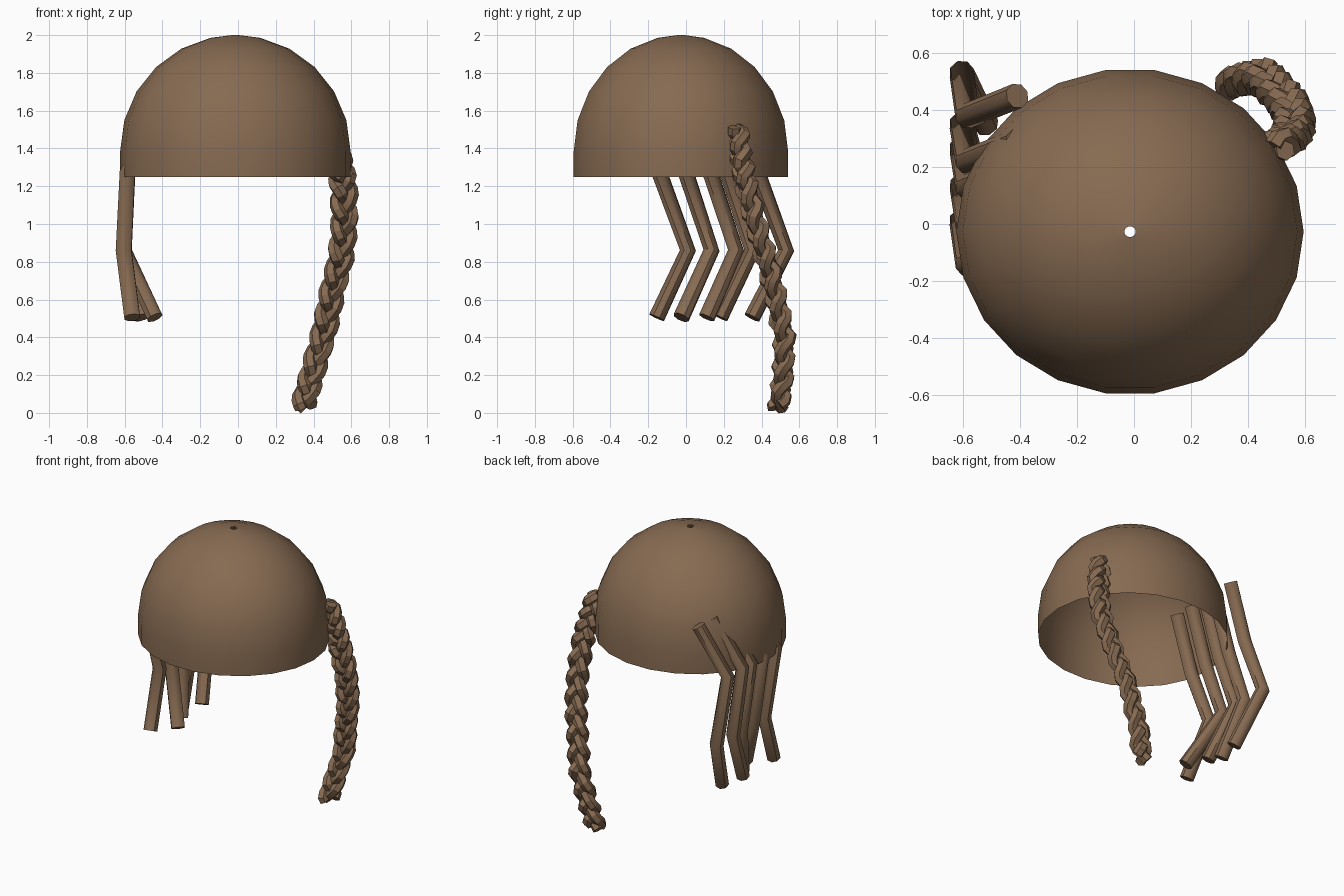
import bpy, bmesh, math
from mathutils import Vector, Matrix

cube = bpy.data.objects.get("Cube")
if cube:
    bpy.data.objects.remove(cube, do_unlink=True)

brown = bpy.data.materials.new("hair_brown")
brown.use_nodes = True
colour = (0.24, 0.145, 0.083, 1)
brown.diffuse_color = colour
shader = brown.node_tree.nodes["Principled BSDF"]
shader.inputs["Base Color"].default_value = colour
shader.inputs["Roughness"].default_value = 0.9


def add_object(name, mesh, angle):
    obj = bpy.data.objects.new(name, mesh)
    bpy.context.collection.objects.link(obj)
    mesh.materials.clear()
    mesh.materials.append(brown)
    bpy.ops.object.select_all(action='DESELECT')
    obj.select_set(True)
    bpy.context.view_layer.objects.active = obj
    bpy.ops.object.shade_smooth_by_angle(angle=math.radians(angle))
    return obj


def add_tube(name, paths, radius, resolution, angle):
    """Round capped tubes swept along one or more paths."""
    curve = bpy.data.curves.new(name + "_path", 'CURVE')
    curve.dimensions = '3D'
    curve.bevel_depth = radius
    curve.bevel_resolution = resolution
    curve.use_fill_caps = True
    for path in paths:
        spline = curve.splines.new('POLY')
        spline.points.add(len(path) - 1)
        for point, co in zip(spline.points, path):
            point.co = (*co, 1)
    helper = bpy.data.objects.new(name + "_helper", curve)
    bpy.context.collection.objects.link(helper)
    graph = bpy.context.evaluated_depsgraph_get()
    mesh = bpy.data.meshes.new_from_object(helper.evaluated_get(graph))
    bpy.data.objects.remove(helper, do_unlink=True)
    return add_object(name, mesh, angle)


# Open hair cap: straight skirt, dome and a tiny hole at the crown
bm = bmesh.new()
radius, equator = 0.61, 1.385
profile = [(radius, 1.25)]
for step in range(6):
    a = math.radians(15.5 * step)
    profile.append((radius * math.cos(a), equator + 0.615 * math.sin(a)))
profile.append((0.02, 2.0))
verts = [bm.verts.new((r, 0, z)) for r, z in profile]
edges = [bm.edges.new(pair) for pair in zip(verts, verts[1:])]
bmesh.ops.spin(bm, geom=verts + edges, cent=(0, 0, 0), axis=(0, 0, 1),
               angle=math.tau, steps=22, use_merge=True)
bmesh.ops.remove_doubles(bm, verts=bm.verts, dist=0.0005)
bmesh.ops.recalc_face_normals(bm, faces=bm.faces)
if sum(f.normal.dot(f.calc_center_median() - Vector((0, 0, 1.3))) for f in bm.faces) < 0:
    bmesh.ops.reverse_faces(bm, faces=bm.faces)
bmesh.ops.transform(bm, verts=bm.verts,
                    matrix=Matrix.Translation((-0.014, -0.027, 0)) @ Matrix.Diagonal((1, 0.94, 1, 1)))
mesh = bpy.data.meshes.new("hair_cap")
bm.to_mesh(mesh)
bm.free()
add_object("hair_cap", mesh, 40)

# Loose bent locks on the right side: upper bend y, lower bend y, tip x, tip y
locks = [(-0.14, 0.01, -0.56, -0.155), (0.0, 0.135, -0.44, -0.025),
         (0.13, 0.265, -0.51, 0.11), (0.22, 0.35, -0.56, 0.18),
         (0.38, 0.53, -0.52, 0.35)]
for i, (upper, lower, tip_x, tip_y) in enumerate(locks):
    path = [(-0.41, upper + 0.07, 1.6), (-0.585, upper, 1.27),
            (-0.605, lower, 0.86), (tip_x, tip_y, 0.505)]
    add_tube(f"loose_lock_{i + 1}", [path], 0.045, 2, 45)

# Braid on the left side: three strands weaving about a centre line
centre = [Vector(p) for p in [(0.49, 0.27, 1.5), (0.53, 0.29, 1.35), (0.56, 0.32, 1.2),
                              (0.565, 0.37, 1.0), (0.54, 0.43, 0.8), (0.49, 0.48, 0.6),
                              (0.45, 0.52, 0.4), (0.39, 0.515, 0.2), (0.345, 0.49, 0.03)]]


def centre_at(t):
    s = min(t * (len(centre) - 1), len(centre) - 1.001)
    k = int(s)
    return centre[k].lerp(centre[k + 1], s - k)


steps, turns = 56, 4.6
side, depth = Vector((0.9, 0.25, 0.3)), Vector((-0.3, 0.95, 0))
for strand in range(3):
    path = []
    for i in range(steps + 1):
        t = i / steps
        a = math.tau * (turns * t + strand / 3)
        path.append(centre_at(t) + side * 0.045 * math.sin(a) + depth * 0.026 * math.sin(2 * a))
    add_tube(f"braid_strand_{strand + 1}", [path], 0.036, 1, 25)
